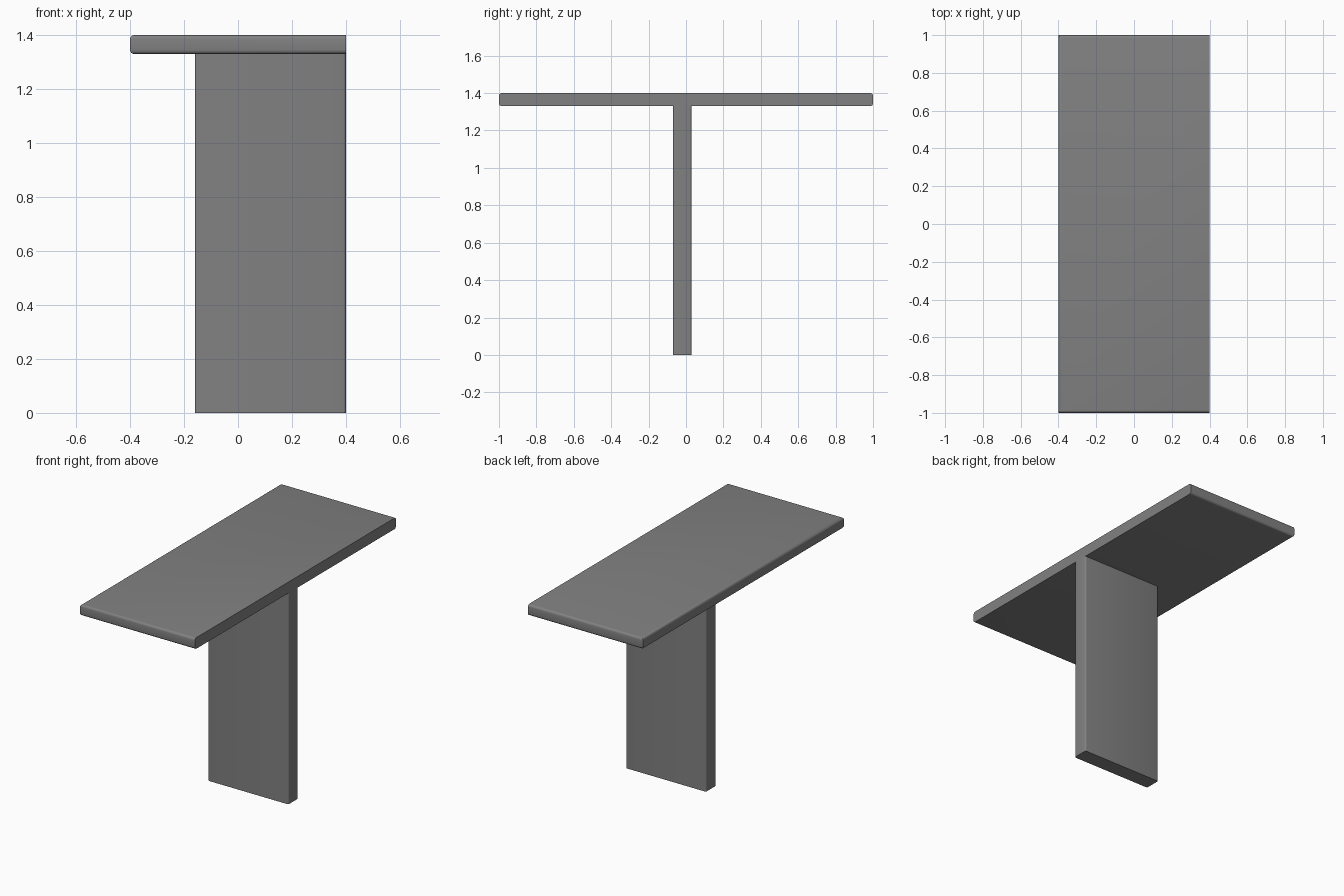
import bpy, bmesh
from mathutils import Vector

cube = bpy.data.objects.get("Cube")
if cube:
    bpy.data.objects.remove(cube, do_unlink=True)

# Single grey finish
grey = bpy.data.materials.new("mid grey")
grey.use_nodes = True
grey.diffuse_color = (0.22, 0.22, 0.22, 1)
grey.node_tree.nodes["Principled BSDF"].inputs["Base Color"].default_value = grey.diffuse_color


def slab(name, low, high, is_rounded, radius):
    """Box between two corners, with the edges chosen by is_rounded(mid, direction) rounded."""
    low, high = Vector(low), Vector(high)
    bm = bmesh.new()
    bmesh.ops.create_cube(bm, size=1)
    for v in bm.verts:
        v.co = (low + high) / 2 + v.co * (high - low)
    edges = []
    for e in bm.edges:
        a, b = (v.co for v in e.verts)
        if is_rounded((a + b) / 2, (b - a).normalized()):
            edges.append(e)
    bmesh.ops.bevel(bm, geom=edges, offset=radius, segments=4, profile=0.5, affect='EDGES')
    mesh = bpy.data.meshes.new(name)
    bm.to_mesh(mesh)
    bm.free()
    mesh.materials.append(grey)
    obj = bpy.data.objects.new(name, mesh)
    bpy.context.collection.objects.link(obj)
    bpy.ops.object.select_all(action='DESELECT')
    obj.select_set(True)
    bpy.context.view_layer.objects.active = obj
    bpy.ops.object.shade_smooth_by_angle()
    return obj


# Top: rounded rim on three sides, square on the side flush with the leg
slab("table_top", (-0.4, -1, 1.33), (0.4, 1, 1.4),
     lambda mid, way: abs(way.z) < 0.5 and mid.x < 0.39, 0.015)

# Leg: upright panel with softened vertical edges
slab("leg_panel", (-0.16, -0.07, 0), (0.4, 0.03, 1.335),
     lambda mid, way: abs(way.z) > 0.5, 0.01)
